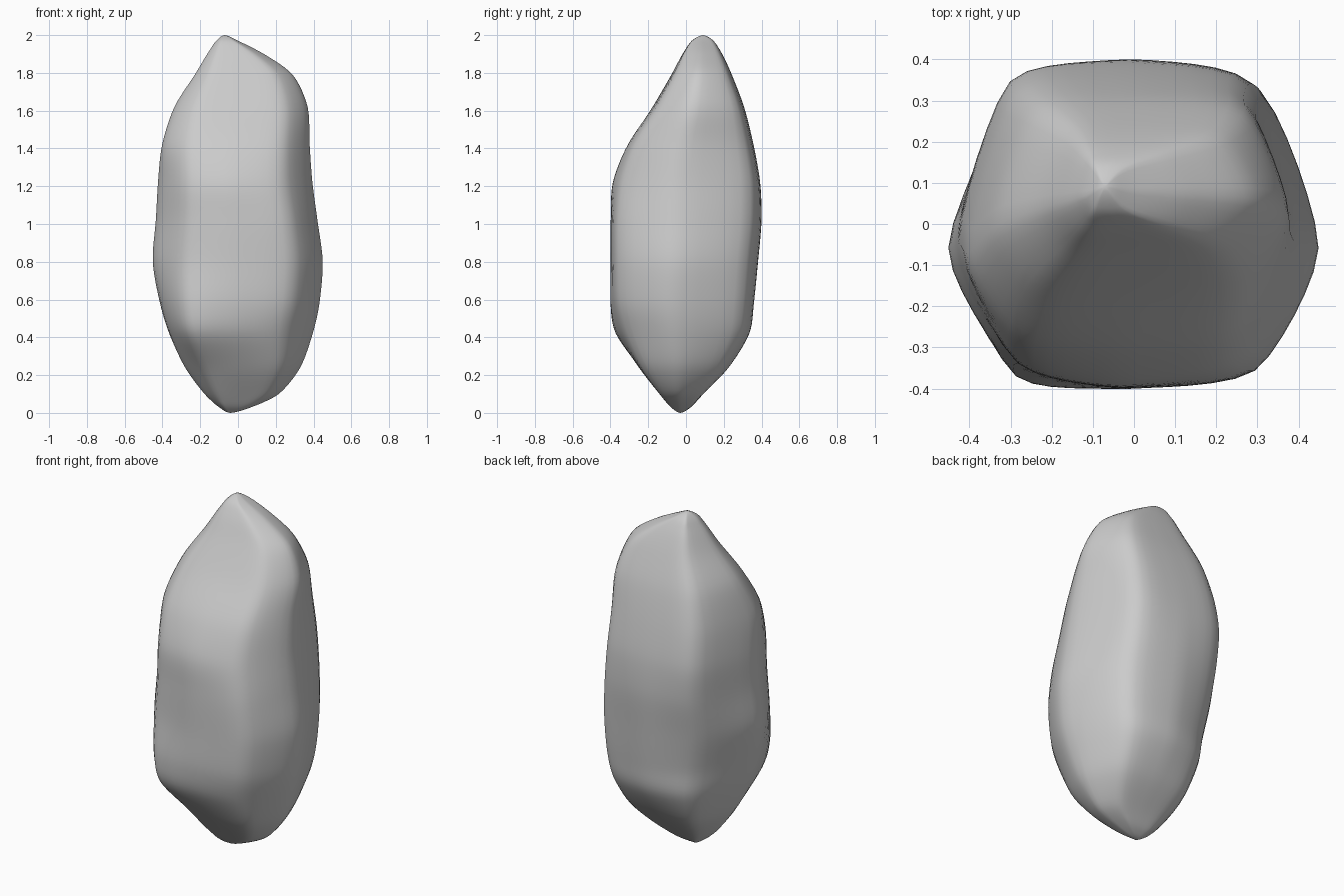
import bpy, bmesh
from mathutils import Vector

if "Cube" in bpy.data.objects:
    bpy.data.objects.remove(bpy.data.objects["Cube"])

# Rock levels: z, left, right, front, back, then corner fullness
# (front-left, front-right, back-right, back-left)
LEVELS = [
    (0.03, -0.10, 0.07, -0.08, 0.025, 1.05, 1.10, 1.05, 1.10),
    (0.10, -0.18, 0.22, -0.14, 0.09, 1.05, 1.10, 1.03, 1.10),
    (0.24, -0.285, 0.335, -0.25, 0.225, 1.03, 1.06, 1.03, 1.05),
    (0.42, -0.37, 0.402, -0.365, 0.335, 1.12, 0.98, 1.03, 0.96),
    (0.58, -0.42, 0.438, -0.40, 0.358, 1.07, 1.01, 1.04, 0.92),
    (0.80, -0.460, 0.456, -0.40, 0.38, 0.99, 1.04, 1.03, 0.94),
    (1.02, -0.442, 0.427, -0.40, 0.398, 0.98, 1.04, 1.04, 1.01),
    (1.22, -0.43, 0.40, -0.39, 0.39, 0.99, 1.00, 1.06, 1.06),
    (1.42, -0.408, 0.385, -0.31, 0.355, 1.03, 1.02, 1.06, 1.07),
    (1.62, -0.342, 0.375, -0.175, 0.305, 1.10, 1.03, 1.05, 1.08),
    (1.79, -0.232, 0.295, -0.075, 0.24, 1.12, 1.02, 1.02, 1.10),
    (1.90, -0.165, 0.14, -0.018, 0.19, 1.10, 1.03, 1.00, 1.10),
    (1.97, -0.115, 0.00, 0.03, 0.145, 1.05, 1.05, 1.00, 1.05),
]
BOTTOM, TOP = Vector((-0.04, -0.03, 0)), Vector((-0.07, 0.09, 2))
STEPS = 6


def ring(z, xl, xr, yf, yb, fl, fr, br, bl):
    """Eight control points of a roughly hexagonal section."""
    cx, cy, hx, hy = (xl + xr) / 2, (yf + yb) / 2, (xr - xl) / 2, (yb - yf) / 2
    left_y = -0.13 if z < 1.3 else -0.3
    shape = [(-1, left_y), (-0.65 * fl, -0.88 * fl), (-0.05, -1), (0.63 * fr, -0.87 * fr),
             (1, -0.13), (0.67 * br, 0.84 * br), (0, 1.01), (-0.66 * bl, 0.86 * bl)]
    return [Vector((cx + u * hx, cy + v * hy, z)) for u, v in shape]


def curve(a, b, c, d, t, flat):
    """Curve from b to c, partly flattened towards a straight facet."""
    smooth = 0.5 * (2 * b + (c - a) * t + (2 * a - 5 * b + 4 * c - d) * t * t
                    + (3 * b - a - 3 * c + d) * t ** 3)
    return smooth.lerp(b.lerp(c, t), flat)


def around(r):
    n = len(r)
    return [curve(r[i - 1], r[i], r[(i + 1) % n], r[(i + 2) % n], s / STEPS, 0.5)
            for i in range(n) for s in range(STEPS)]


# Meridians through all sections, rounded over both tips
rings = [around(ring(*lv)) for lv in LEVELS]
N = len(rings[0])
opposite = lambda r: r[N // 2:] + r[:N // 2]
chain = [opposite(rings[0]), [BOTTOM] * N] + rings + [[TOP] * N, opposite(rings[-1])]
rows = []
for k in range(1, len(chain) - 2):
    for s in range(STEPS):
        if k > 1 or s > 0:
            rows.append([curve(chain[k - 1][j], chain[k][j], chain[k + 1][j],
                               chain[k + 2][j], s / STEPS, 0.2) for j in range(N)])

bm = bmesh.new()
grid = [[bm.verts.new(p) for p in row] for row in rows]
low, high = bm.verts.new(BOTTOM), bm.verts.new(TOP)
for j in range(N):
    m = (j + 1) % N
    bm.faces.new((low, grid[0][m], grid[0][j]))
    bm.faces.new((high, grid[-1][j], grid[-1][m]))
    for a, b in zip(grid, grid[1:]):
        bm.faces.new((a[j], a[m], b[m], b[j]))
# Soften small ripples away from the tips
for _ in range(2):
    bmesh.ops.smooth_vert(bm, verts=[v for v in bm.verts if 0.05 < v.co.z < 1.95], factor=0.5,
                          use_axis_x=True, use_axis_y=True, use_axis_z=True)
bmesh.ops.recalc_face_normals(bm, faces=bm.faces)
for f in bm.faces:
    f.smooth = True
mesh = bpy.data.meshes.new("rock")
bm.to_mesh(mesh)
bm.free()
bpy.context.collection.objects.link(bpy.data.objects.new("rock", mesh))
